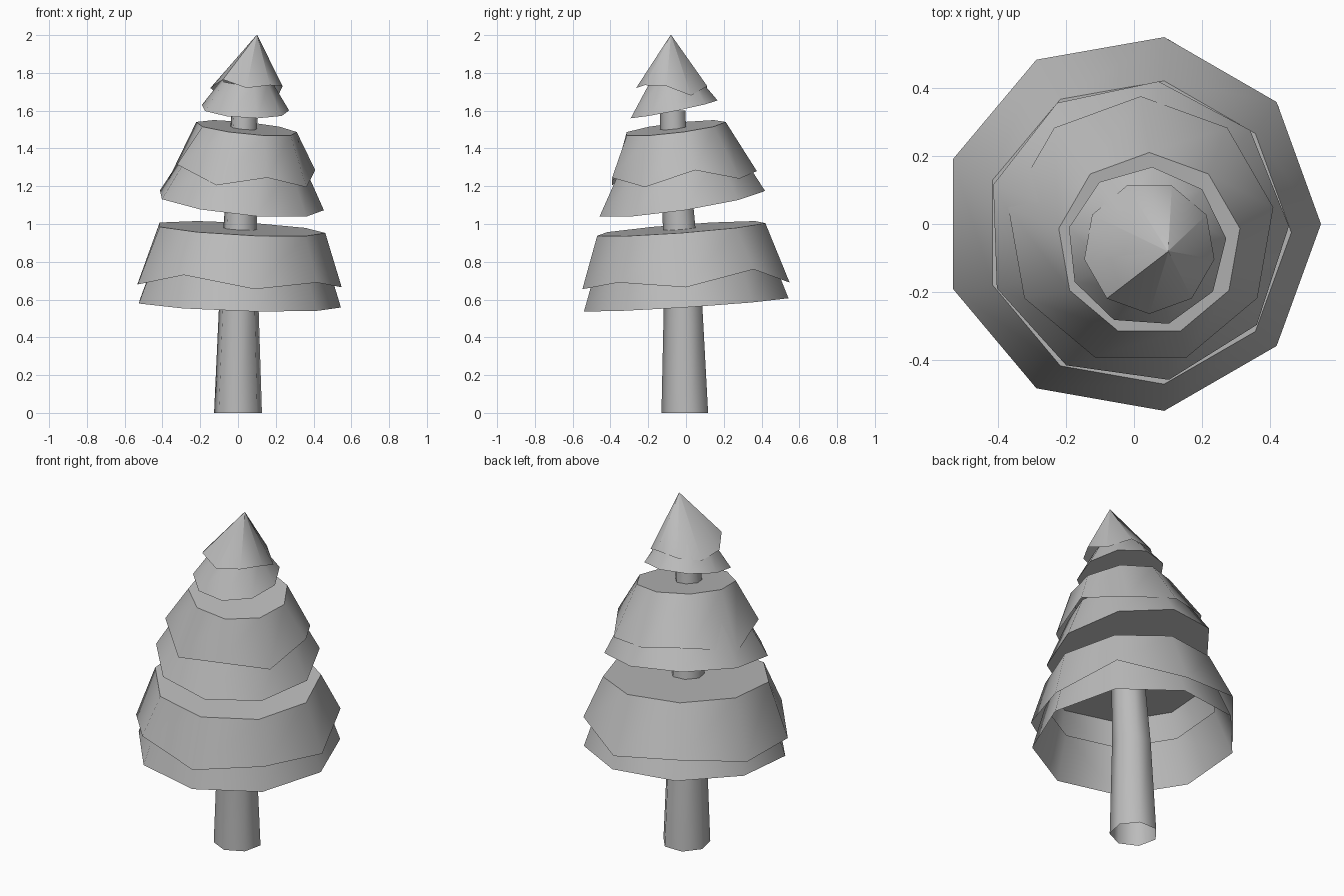
import bpy, bmesh
from math import sin, cos, radians

if "Cube" in bpy.data.objects:
    bpy.data.objects.remove(bpy.data.objects["Cube"])

grey = bpy.data.materials.new("mid_grey")
grey.diffuse_color = (.5, .5, .5, 1)
grey.use_nodes = True
grey.node_tree.nodes["Principled BSDF"].inputs["Base Color"].default_value = grey.diffuse_color


def ring(cx, cy, r, z, start, n=9, tilt=(0, 0), zig=None):
    """Ring of points; tilt slopes it, zig gives each point its own height."""
    pts = []
    for i in range(n):
        a = radians(start + 360 * i / n)
        x, y = r * cos(a), r * sin(a)
        h = zig[i] if zig else z + tilt[0] * x + tilt[1] * y
        pts.append((cx + x, cy + y, h))
    return pts


def loft(name, rings, cap_top=False, cap_bottom=False):
    bm = bmesh.new()
    loops = [[bm.verts.new(p) for p in pts] for pts in rings]
    n = len(loops[0])
    for lo, hi in zip(loops, loops[1:]):
        for i in range(n):
            j = (i + 1) % n
            bm.faces.new((lo[i], lo[j], hi[j], hi[i]))
    if cap_top:
        bm.faces.new(loops[-1])
    if cap_bottom:
        bm.faces.new(loops[0][::-1])
    mesh = bpy.data.meshes.new(name)
    bm.to_mesh(mesh)
    bm.free()
    mesh.materials.append(grey)
    ob = bpy.data.objects.new(name, mesh)
    bpy.context.collection.objects.link(ob)
    bpy.ops.object.select_all(action='DESELECT')
    ob.select_set(True)
    bpy.context.view_layer.objects.active = ob
    # wide enough to smooth the sides, while the caps stay crisp
    bpy.ops.object.shade_smooth_by_angle(angle=radians(53))
    return ob


# Trunk: seven-sided open tube, tapering and leaning slightly
loft("trunk", [ring(x, y, r, z, -90, 7) for x, y, r, z in (
    (0, 0, .13, 0), (.004, -.01, .108, .55), (.012, -.033, .09, 1.0),
    (.03, -.065, .073, 1.5), (.035, -.067, .07, 1.6))])

# Bottom tier: jagged upper skirt with flat top, and open lower skirt
loft("bottom_upper_skirt", [
    ring(-.008, 0, .557, 0, 0, zig=(.665, .76, .69, .74, .685, .68, .73, .655, .69)),
    ring(.01, -.025, .452, .975, 0, tilt=(-.05, .075))], cap_top=True)
loft("bottom_lower_skirt", [
    ring(-.005, .003, .55, .575, -1, tilt=(-.03, .065)),
    ring(.005, -.01, .465, .82, -1, tilt=(-.03, .065))])

# Middle tier: the lower skirt is closed underneath
loft("middle_upper_skirt", [
    ring(.02, -.02, .395, 0, 10,
         zig=(1.285, 1.24, 1.28, 1.31, 1.235, 1.315, 1.205, 1.245, 1.195)),
    ring(.045, -.06, .27, 1.508, 10, tilt=(-.1, .12))], cap_top=True)
loft("middle_lower_skirt", [
    ring(.01, -.022, .445, 1.115, 2, tilt=(-.1, .15)),
    ring(.03, -.035, .31, 1.36, 2, tilt=(-.1, .15))], cap_bottom=True)

# Top tier: jagged cone with an off-centre tip, closed lower skirt
loft("top_cone", [
    ring(.045, -.07, .194, 0, 30,
         zig=(1.68, 1.73, 1.72, 1.7, 1.72, 1.765, 1.72, 1.735, 1.73)),
    ring(.1, -.08, .002, 2.0, 30)], cap_top=True)
loft("top_lower_skirt", [
    ring(.037, -.067, .235, 1.608, 6, tilt=(-.05, .2)),
    ring(.047, -.07, .135, 1.755, 6, tilt=(-.05, .15))], cap_bottom=True)
